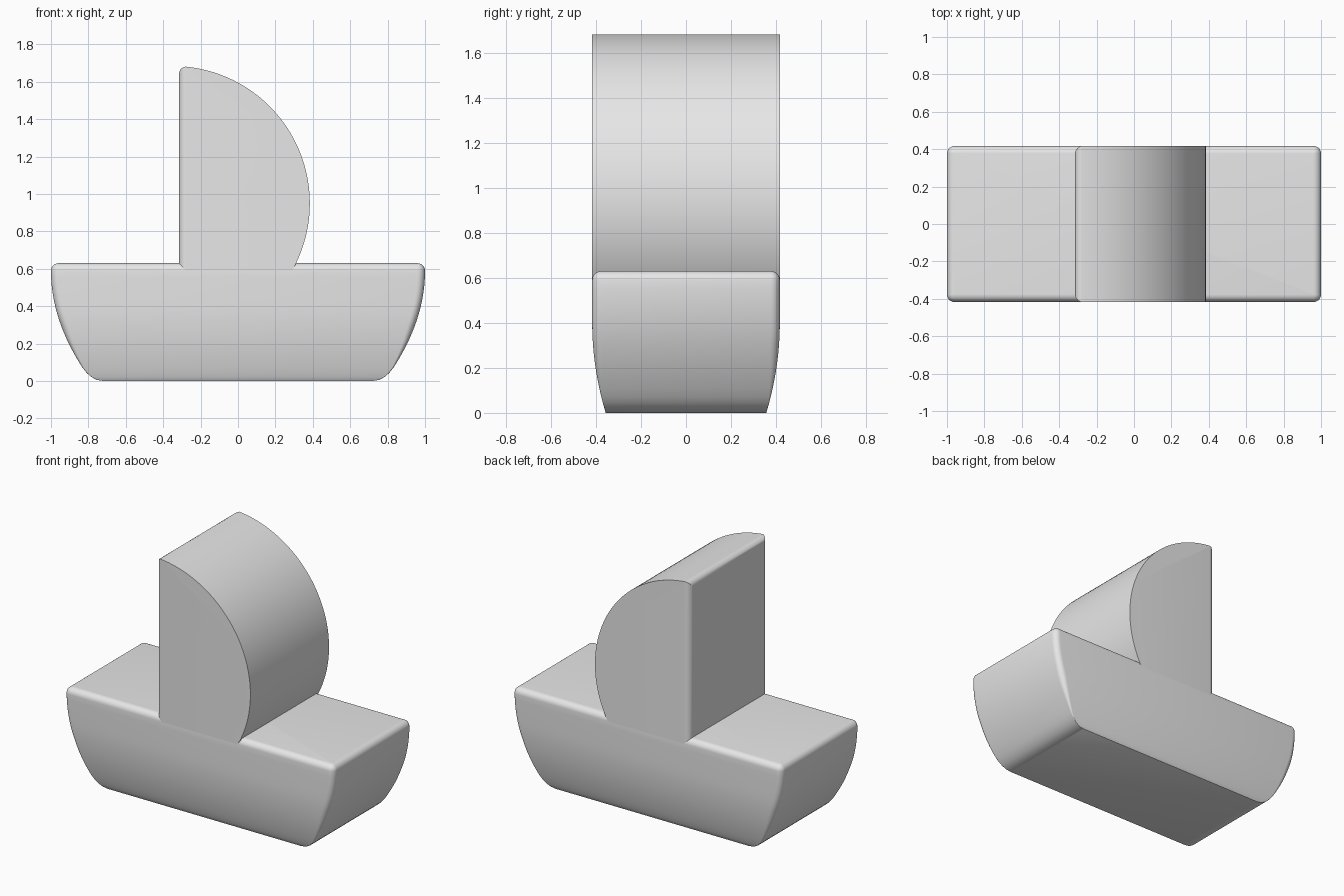
import bpy, bmesh, math

cube = bpy.data.objects.get("Cube")
if cube:
    bpy.data.objects.remove(cube, do_unlink=True)

GREY = (0.8, 0.8, 0.8, 1.0)
mat = bpy.data.materials.new("light_grey")
mat.use_nodes = True
mat.diffuse_color = GREY
mat.node_tree.nodes["Principled BSDF"].inputs["Base Color"].default_value = GREY

HALF_Y = 0.417   # half width of hull and sail
DECK = 0.63      # deck height
ROUND = 0.04     # edge rounding


def finish(bm, name):
    bmesh.ops.recalc_face_normals(bm, faces=bm.faces[:])
    mesh = bpy.data.meshes.new(name)
    bm.to_mesh(mesh)
    bm.free()
    mesh.materials.append(mat)
    obj = bpy.data.objects.new(name, mesh)
    bpy.context.collection.objects.link(obj)
    bpy.ops.object.select_all(action='DESELECT')
    obj.select_set(True)
    bpy.context.view_layer.objects.active = obj
    bpy.ops.object.shade_smooth_by_angle(angle=math.radians(30))
    return obj


def ring(bm, z, hx, hy, r, steps=6):
    """Rounded rectangle at height z."""
    verts = []
    for k, (sx, sy) in enumerate([(1, 1), (-1, 1), (-1, -1), (1, -1)]):
        for i in range(steps + 1):
            a = (k + i / steps) * math.pi / 2
            verts.append(bm.verts.new((sx * (hx - r) + r * math.cos(a),
                                       sy * (hy - r) + r * math.sin(a), z)))
    return verts


def side(z):
    return HALF_Y - 0.06 * max(0, 1 - z / 0.4) ** 2


# Hull: stacked rings with flared sides and rounded lower ends
bm = bmesh.new()
shoulder = DECK - ROUND
levels = [(0, 0.72), (0.006, 0.755), (0.022, 0.785), (0.045, 0.81)]
for i in range(15):
    z = 0.07 + (shoulder - 0.07) * i / 14
    levels.append((z, 1 - 0.627 * (shoulder - z) ** 2))
rings = []
for z, hx in levels:
    fade = min(1, max(0, (z - 0.03) / 0.25))
    rings.append(ring(bm, z, hx, side(z), 0.003 + (ROUND - 0.003) * fade))
for i in range(1, 7):
    a = i / 6 * math.pi / 2
    inset = ROUND * (1 - math.cos(a))
    rings.append(ring(bm, shoulder + ROUND * math.sin(a), 1 - inset,
                      HALF_Y - inset, max(0.001, ROUND - inset)))
for low, high in zip(rings, rings[1:]):
    for i in range(len(low)):
        j = (i + 1) % len(low)
        bm.faces.new((low[i], low[j], high[j], high[i]))
bm.faces.new(rings[0])
bm.faces.new(rings[-1])
finish(bm, "hull")

# Sail: flat back edge and circular front, rounded around the back face
bm = bmesh.new()
BACK, CX, CZ, R = -0.315, -0.35, 0.95, 0.734
start = math.asin((shoulder - CZ) / R)
end = math.acos((BACK - CX) / R)
profile = [(BACK, shoulder)]
for i in range(49):
    a = start + (end - start) * i / 48
    profile.append((CX + R * math.cos(a), CZ + R * math.sin(a)))
face = bm.faces.new([bm.verts.new((x, -HALF_Y, z)) for x, z in profile])
new = bmesh.ops.extrude_face_region(bm, geom=[face])["geom"]
bmesh.ops.translate(bm, vec=(0, 2 * HALF_Y, 0),
                    verts=[v for v in new if isinstance(v, bmesh.types.BMVert)])
back_edges = [e for e in bm.edges
              if all(abs(v.co.x - BACK) < 0.001 for v in e.verts)
              and max(v.co.z for v in e.verts) > 1]
bmesh.ops.bevel(bm, geom=back_edges, offset=ROUND, segments=6, profile=0.5,
                affect='EDGES', clamp_overlap=False)
finish(bm, "sail")
